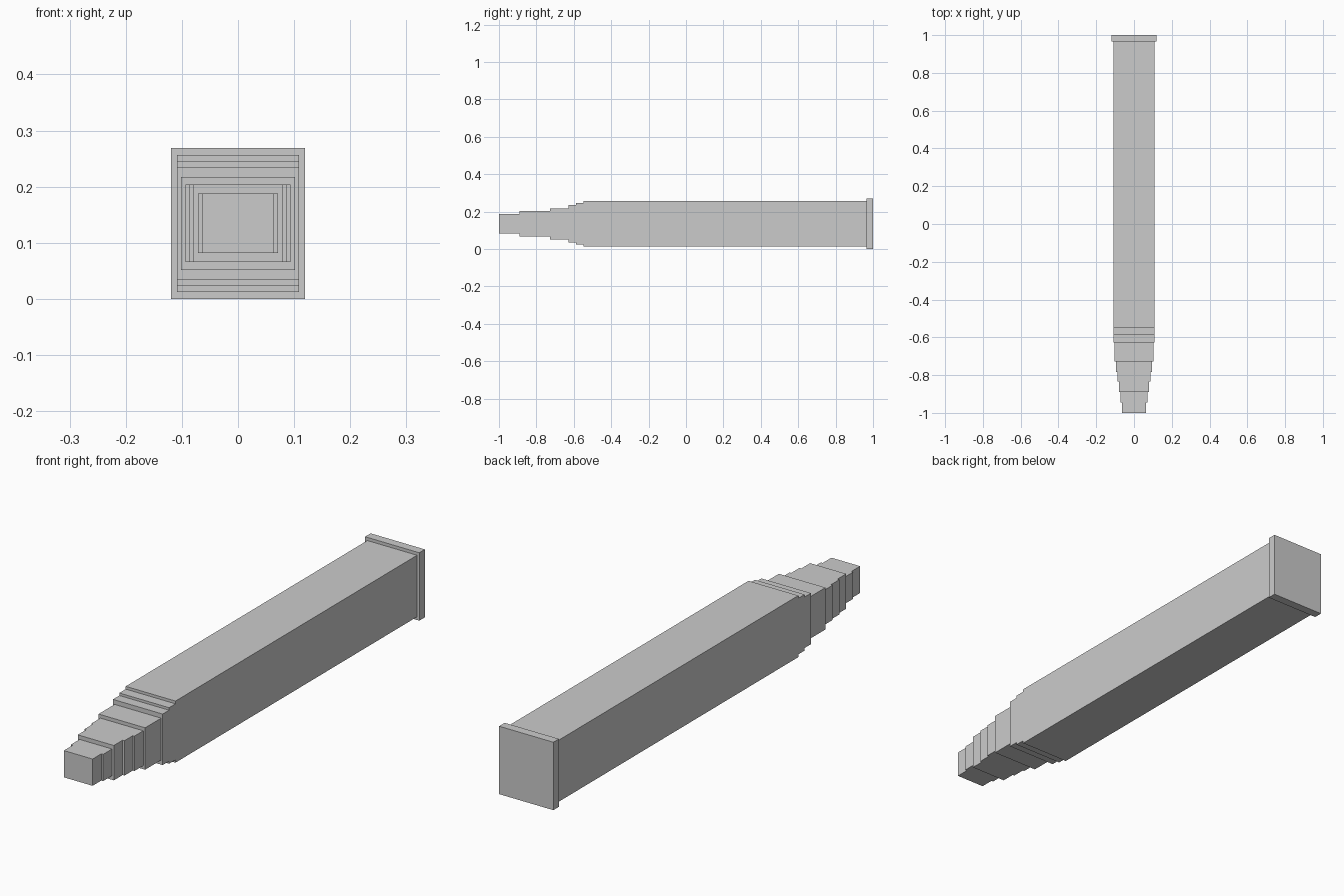
import bpy
import bmesh

if "Cube" in bpy.data.objects:
    bpy.data.objects.remove(bpy.data.objects["Cube"])

MID_Z = 0.1345  # height of the long axis


def stepped_bar(name, segments):
    """Closed square bar; each segment is (y start, y end, half width, half height)."""
    bm = bmesh.new()
    rings = []
    for y0, y1, w, h in segments:
        for y in (y0, y1):
            rings.append([bm.verts.new((x * w, y, MID_Z + z * h))
                          for x, z in ((-1, -1), (1, -1), (1, 1), (-1, 1))])
    for a, b in zip(rings, rings[1:]):
        for i in range(4):
            j = (i + 1) % 4
            bm.faces.new((a[i], a[j], b[j], b[i]))
    bm.faces.new(rings[0])
    bm.faces.new(rings[-1])
    # steps that share a width or height collapse to clean edges
    bmesh.ops.remove_doubles(bm, verts=bm.verts, dist=1e-5)
    bmesh.ops.dissolve_degenerate(bm, edges=bm.edges, dist=1e-5)
    bmesh.ops.recalc_face_normals(bm, faces=bm.faces)
    mesh = bpy.data.meshes.new(name)
    bm.to_mesh(mesh)
    bm.free()
    obj = bpy.data.objects.new(name, mesh)
    bpy.context.collection.objects.link(obj)
    return obj


# stepped nose, shoulder and long casing
stepped_bar("casing", [
    (-1.000, -0.945, 0.063, 0.053),
    (-0.945, -0.890, 0.071, 0.053),
    (-0.890, -0.835, 0.079, 0.069),
    (-0.835, -0.783, 0.087, 0.069),
    (-0.783, -0.727, 0.094, 0.069),
    (-0.727, -0.627, 0.102, 0.083),
    (-0.627, -0.587, 0.109, 0.101),
    (-0.587, -0.547, 0.109, 0.111),
    (-0.547, 0.965, 0.109, 0.122),
])

# wider end rim
stepped_bar("rim", [(0.965, 1.0, 0.119, 0.1345)])
